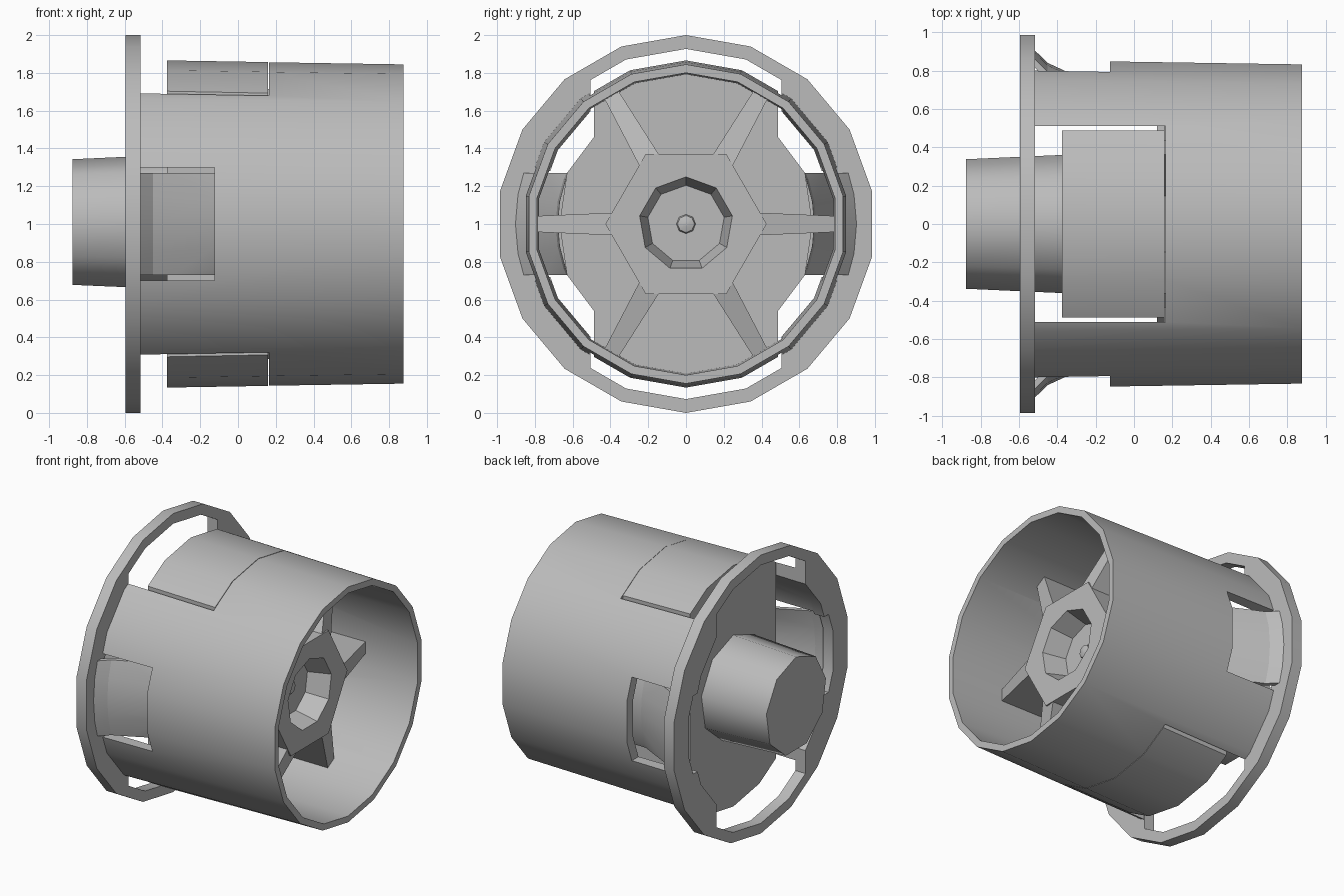
import bpy, bmesh, math
from mathutils import Vector, Matrix

if "Cube" in bpy.data.objects:
    bpy.data.objects.remove(bpy.data.objects["Cube"], do_unlink=True)

grey = bpy.data.materials.new("plain grey")
grey.use_nodes = True
COLOR = (0.5, 0.5, 0.5, 1)
grey.diffuse_color = COLOR
grey.node_tree.nodes["Principled BSDF"].inputs["Base Color"].default_value = COLOR


def finish(name, bm, smooth=30):
    """Lift the mesh onto the main axis height and make an object."""
    bmesh.ops.recalc_face_normals(bm, faces=bm.faces)
    bm.transform(Matrix.Translation((0, 0, 1)))
    mesh = bpy.data.meshes.new(name)
    bm.to_mesh(mesh)
    bm.free()
    mesh.materials.append(grey)
    ob = bpy.data.objects.new(name, mesh)
    bpy.context.collection.objects.link(ob)
    shade(ob, smooth)
    return ob


def shade(ob, angle):
    bpy.ops.object.select_all(action='DESELECT')
    ob.select_set(True)
    bpy.context.view_layer.objects.active = ob
    bpy.ops.object.shade_smooth_by_angle(angle=math.radians(angle))


def clip(bm, axis, limit):
    """Keep only the slab within +-limit on an axis, capping the cuts."""
    for s in (1, -1):
        n = Vector((0, 0, 0))
        n[axis] = s
        bmesh.ops.bisect_plane(bm, geom=bm.verts[:] + bm.edges[:] + bm.faces[:],
                               plane_co=n * limit, plane_no=n, clear_outer=True)
        bmesh.ops.holes_fill(bm, edges=[e for e in bm.edges if e.is_boundary])


def revolve(name, profile, sides=18, tube=False, slab=None, smooth=30):
    """Turn (x, radius) points about the x axis, a vertex pointing up."""
    bm = bmesh.new()
    rings = []
    for x, r in profile:
        angles = [math.tau * i / sides for i in range(sides)]
        rings.append([bm.verts.new((x, r * math.sin(a), r * math.cos(a))) for a in angles])
    pairs = list(zip(rings, rings[1:]))
    if tube:
        pairs.append((rings[-1], rings[0]))
    else:
        bm.faces.new(rings[0])
        bm.faces.new(rings[-1])
    for a, b in pairs:
        for i in range(sides):
            j = (i + 1) % sides
            bm.faces.new((a[i], a[j], b[j], b[i]))
    if slab:
        clip(bm, *slab)
    return finish(name, bm, smooth)


def prism(name, points, x0, x1):
    """Extrude a (y, z) outline along x."""
    bm = bmesh.new()
    face = bm.faces.new([bm.verts.new((x0, y, z)) for y, z in points])
    out = bmesh.ops.extrude_face_region(bm, geom=[face])
    moved = [v for v in out["geom"] if isinstance(v, bmesh.types.BMVert)]
    bmesh.ops.translate(bm, verts=moved, vec=(x1 - x0, 0, 0))
    return finish(name, bm)


def box(name, x0, x1, y, z):
    return prism(name, [(-y, -z), (y, -z), (y, z), (-y, z)], x0, x1)


def cut(ob, *cutters, smooth=30):
    for c in cutters:
        c.hide_render = True
        mod = ob.modifiers.new("cut", 'BOOLEAN')
        mod.operation, mod.solver, mod.object = 'DIFFERENCE', 'EXACT', c
        bpy.ops.object.select_all(action='DESELECT')
        ob.select_set(True)
        bpy.context.view_layer.objects.active = ob
        bpy.ops.object.modifier_apply(modifier=mod.name)
        bpy.data.objects.remove(c, do_unlink=True)
    shade(ob, smooth)


# Outer shell with top, bottom and side windows
shell = revolve("shell", [(-0.517, 0.867), (0.875, 0.845), (0.875, 0.8), (-0.517, 0.785)], tube=True)
cut(shell,
    box("tall_window_cutter", -0.6, 0.163, 0.51, 1.2),
    box("side_window_cutter", -0.6, -0.125, 1.2, 0.3))

# Flange with a round opening, widened at top, bottom and sides
flange = revolve("flange", [(-0.595, 1), (-0.515, 1)])
cut(flange,
    revolve("opening_cutter", [(-0.7, 0.783), (-0.4, 0.783)]),
    revolve("band_cutter", [(-0.7, 0.927), (-0.4, 0.927)], slab=(1, 0.505)),
    revolve("side_cutter", [(-0.7, 0.83), (-0.4, 0.83)], slab=(2, 0.28)))

# Cross block filling the top and bottom windows
revolve("cross_block", [(-0.375, 0.866), (0.16, 0.857)], slab=(1, 0.488))

# Floor plate reaching out to the side clips
right = [(0.48, -0.47), (0.63, -0.27), (0.67, 0), (0.63, 0.27), (0.48, 0.47)]
prism("floor_plate", right + [(-y, -z) for y, z in right], 0.12, 0.159)

# Flared side clips
revolve("side_clips",
        [(-0.517, 0.905), (-0.45, 0.84), (-0.125, 0.69), (0.13, 0.68),
         (0.13, 0.65), (-0.125, 0.66), (-0.46, 0.81), (-0.517, 0.86)],
        sides=36, tube=True, slab=(2, 0.27), smooth=15)

# Closed rear boss
revolve("rear_boss", [(-0.875, 0.343), (-0.37, 0.366)], sides=9, smooth=45)

# Six-sided hub with a shallow tapered socket
corner = 0.427
hub = prism("hub", [(corner * math.cos(math.radians(60 * i)), corner * math.sin(math.radians(60 * i)))
                    for i in range(6)], 0.13, 0.57)
cut(hub, revolve("socket_cutter", [(0.41, 0.205), (0.58, 0.252)], sides=9), smooth=45)
revolve("socket_bump", [(0.4, 0.055), (0.425, 0.045), (0.435, 0.015)], sides=8, smooth=45)

# Six ribs sloping from the hub to the shell
for k in range(6):
    bm = bmesh.new()
    ends = []
    for r, half, top in ((0.38, 0.06, 0.569), (0.8, 0.042, 0.46)):
        ends.append([bm.verts.new(p) for p in
                     ((0.14, r, -half), (top, r, -half), (top, r, half), (0.14, r, half))])
    a, b = ends
    bm.faces.new(a)
    bm.faces.new(b)
    for i in range(4):
        j = (i + 1) % 4
        bm.faces.new((a[i], a[j], b[j], b[i]))
    bm.transform(Matrix.Rotation(math.radians(60 * k), 4, 'X'))
    finish("rib_%d" % (k + 1), bm)
